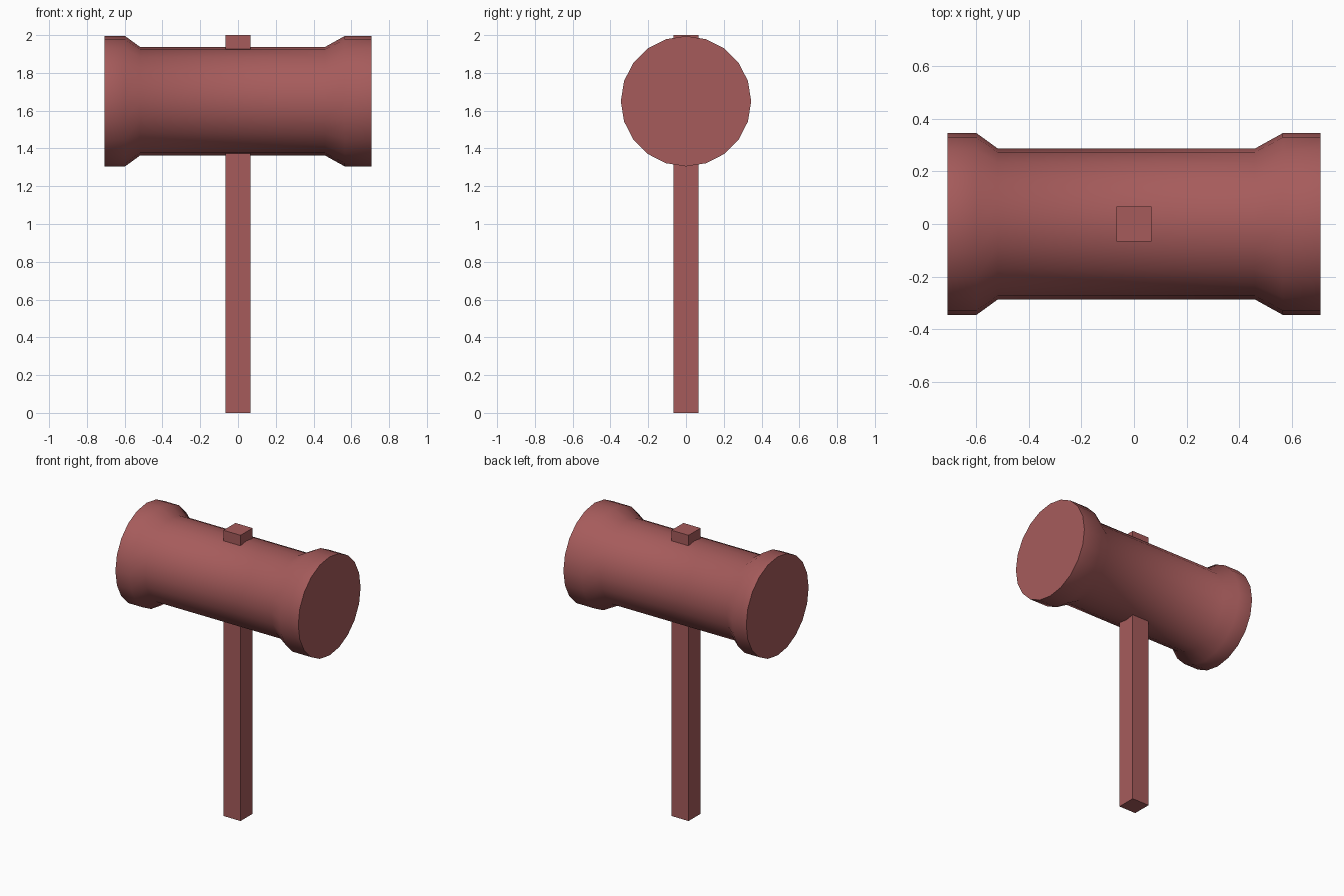
import bpy, bmesh, math

if "Cube" in bpy.data.objects:
    bpy.data.objects.remove(bpy.data.objects["Cube"])

wood = bpy.data.materials.new("red_wood")
wood.diffuse_color = (0.38, 0.105, 0.105, 1)
wood.use_nodes = True
wood.node_tree.nodes["Principled BSDF"].inputs["Base Color"].default_value = wood.diffuse_color


def finish(bm, name):
    bmesh.ops.recalc_face_normals(bm, faces=bm.faces)
    mesh = bpy.data.meshes.new(name)
    bm.to_mesh(mesh)
    bm.free()
    mesh.materials.append(wood)
    obj = bpy.data.objects.new(name, mesh)
    bpy.context.collection.objects.link(obj)
    return obj


# Mallet head: 20-sided profile of (x, radius) swept around the x axis
SIDES, AXIS_Z = 20, 1.65
profile = [(-0.708, 0.345), (-0.598, 0.345), (-0.518, 0.287),
           (0.46, 0.287), (0.565, 0.345), (0.708, 0.345)]
bm = bmesh.new()
rings = []
for x, r in profile:
    angles = [2 * math.pi * i / SIDES for i in range(SIDES)]
    rings.append([bm.verts.new((x, r * math.sin(a), AXIS_Z + r * math.cos(a)))
                  for a in angles])
for a, b in zip(rings, rings[1:]):
    for i in range(SIDES):
        j = (i + 1) % SIDES
        bm.faces.new((a[i], a[j], b[j], b[i]))
for ring in (rings[0], rings[-1]):
    bm.faces.new(ring)
head = finish(bm, "mallet_head")
bpy.context.view_layer.objects.active = head
head.select_set(True)
bpy.ops.object.shade_smooth_by_angle(angle=math.radians(45))

# Square handle running through the head and poking out on top
bm = bmesh.new()
bmesh.ops.create_cube(bm, size=1)
bmesh.ops.scale(bm, vec=(0.133, 0.133, 2.0), verts=bm.verts)
bmesh.ops.translate(bm, vec=(0, 0, 1.0), verts=bm.verts)
finish(bm, "handle")
